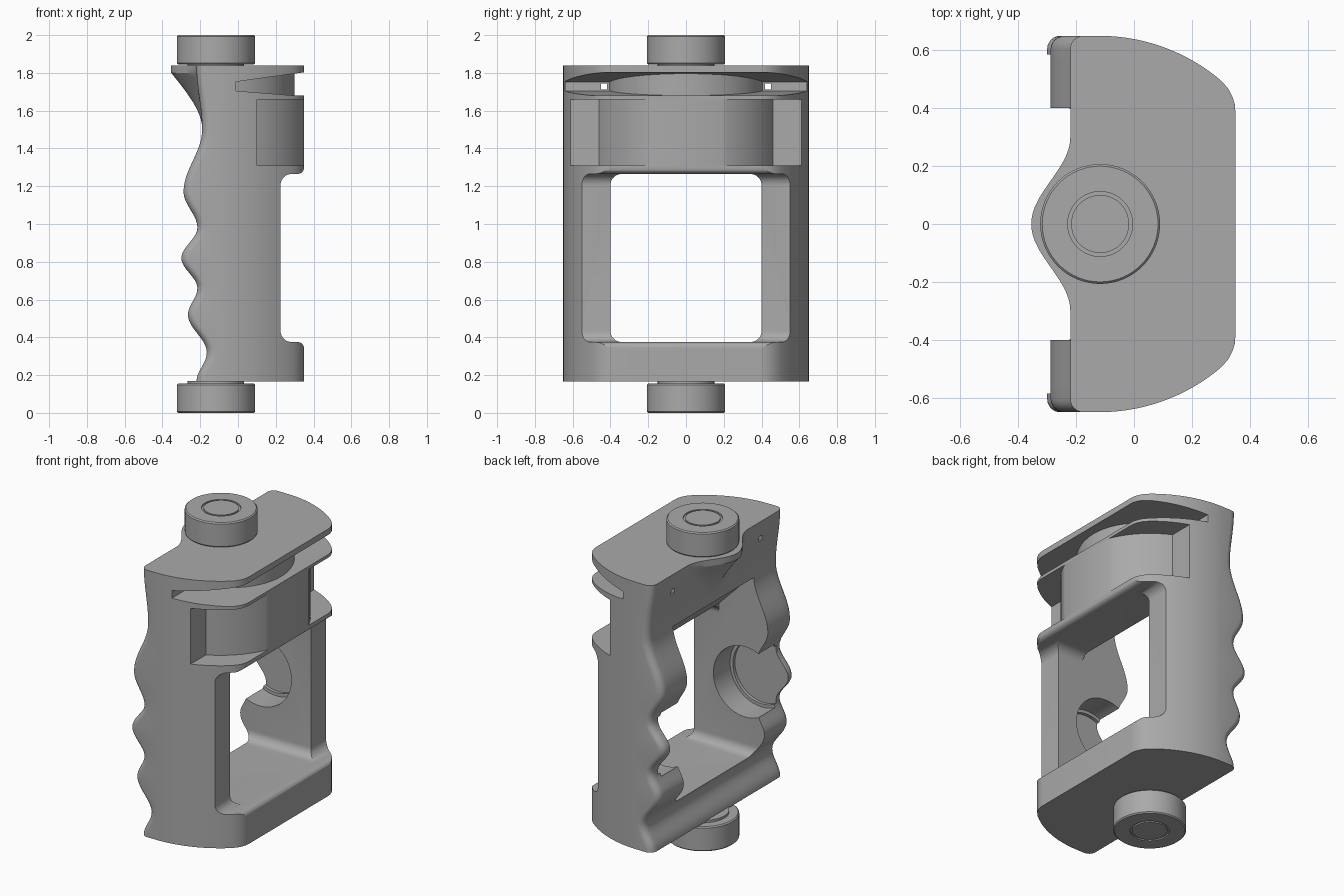
import bpy, bmesh, math
from mathutils import Matrix, Vector

cube = bpy.data.objects.get("Cube")
if cube:
    bpy.data.objects.remove(cube, do_unlink=True)

AXIS_X = -0.12          # shared centre line of knobs, drum and outer curve
BOTTOM, TOP = 0.165, 1.84

grey = bpy.data.materials.new("plain_grey")
grey.use_nodes = True
grey.diffuse_color = (0.4, 0.4, 0.4, 1)
grey.node_tree.nodes["Principled BSDF"].inputs["Base Color"].default_value = grey.diffuse_color


def make(name, bm):
    bmesh.ops.recalc_face_normals(bm, faces=bm.faces)
    mesh = bpy.data.meshes.new(name)
    bm.to_mesh(mesh)
    bm.free()
    obj = bpy.data.objects.new(name, mesh)
    bpy.context.collection.objects.link(obj)
    mesh.materials.append(grey)
    return obj


def loft(name, rings):
    """Skin a stack of closed rings and cap both ends."""
    bm = bmesh.new()
    rows = [[bm.verts.new(p) for p in ring] for ring in rings]
    n = len(rows[0])
    for a, b in zip(rows, rows[1:]):
        for i in range(n):
            bm.faces.new((a[i], a[(i + 1) % n], b[(i + 1) % n], b[i]))
    bm.faces.new(rows[0])
    bm.faces.new(rows[-1])
    return make(name, bm)


def prism(name, points, axis, low, high):
    """Extrude an outline along x (y,z points), y (x,z points) or z (x,y points)."""
    def place(p, h):
        return {"x": (h, *p), "y": (p[0], h, p[1]), "z": (*p, h)}[axis]
    return loft(name, [[place(p, h) for p in points] for h in (low, high)])


def arc(cx, cy, r, start, end, steps=8):
    angles = [math.radians(start + (end - start) * i / steps) for i in range(steps + 1)]
    return [(cx + r * math.cos(a), cy + r * math.sin(a)) for a in angles]


def circle(cx, cy, r, n=96):
    return arc(cx, cy, r, 0, 360, n)[:-1]


def cut(target, tool):
    bpy.context.view_layer.objects.active = target
    mod = target.modifiers.new("cut", "BOOLEAN")
    mod.operation, mod.solver, mod.object = "DIFFERENCE", "EXACT", tool
    bpy.ops.object.modifier_apply(modifier=mod.name)
    bpy.data.objects.remove(tool, do_unlink=True)


def smooth(obj):
    bpy.ops.object.select_all(action="DESELECT")
    obj.select_set(True)
    bpy.context.view_layer.objects.active = obj
    bpy.ops.object.shade_smooth_by_angle(angle=math.radians(28))


# Finger grip profile: back surface x at height z, eased between extremes
GRIP = [(0.165, -0.22), (0.32, -0.165), (0.52, -0.265), (0.66, -0.215),
        (0.82, -0.3), (0.98, -0.215), (1.17, -0.288), (1.5, -0.19), (1.84, -0.22)]


def grip_x(z):
    for (z0, x0), (z1, x1) in zip(GRIP, GRIP[1:]):
        if z <= z1 + 1e-6:
            t = (z - z0) / (z1 - z0)
            return x0 + (x1 - x0) * (1 - math.cos(math.pi * t)) / 2


# Thumb lip under the upper knob: bulge in plan, narrowing downwards
def lip(y, z):
    t = max(0, min(1, (z - 1.52) / 0.28))
    if t == 0:
        return 0
    s = t ** 1.6
    v = abs(y) / (0.3 * (0.3 + 0.7 * s))
    return 0.135 * s * (1 + math.cos(math.pi * v)) / 2 if v < 1 else 0


def body_ring(z):
    back = grip_x(z)
    r = 0.045
    side = arc(back + r, 0.65 - r, r, 180, 90, 6)
    side += [(x, y) for x, y in arc(AXIS_X, 0, 0.65, 89, 50, 20) if x > back + r]
    side += [(0.324, 0.47), (0.34, 0.44), (0.348, 0.415), (0.35, 0.39)]
    # Same point count on every level
    head, tail = side[:7], side[-24:]
    tail = [(max(x, back + r + 0.002 * i), y) for i, (x, y) in enumerate(tail)]
    half = head + tail
    rear = [-0.56 + 1.12 * i / 56 for i in range(57)]
    return ([(back - lip(y, z), y, z) for y in rear]
            + [(x, y, z) for x, y in half]
            + [(x, -y, z) for x, y in reversed(half)])


LEVELS = 84
body = loft("grip_body", [body_ring(BOTTOM + (TOP - BOTTOM) * i / LEVELS)
                          for i in range(LEVELS + 1)])

# Central window with rounded corners
r = 0.06
window = []
for cy, cz, a in ((0.34, 1.205, 0), (-0.34, 1.205, 90), (-0.34, 0.435, 180), (0.34, 0.435, 270)):
    window += arc(cy, cz, r, a, a + 90)
cut(body, prism("window_cutter", window, "x", -0.6, 0.6))

# Sloped clearance under the rear of the upper bridge
cut(body, prism("slope_cutter", [(-0.6, 1.1), (0.05, 1.1), (0.05, 1.266), (-0.17, 1.49),
                                 (-0.6, 1.49)], "y", -0.4, 0.4))

# Stepped-back columns on the far side, with filleted top and bottom
lower = [(0.6, 0.34)] + arc(0.315, 0.34, 0.035, 0, 90) + arc(0.285, 0.435, 0.06, 270, 180)
notch = lower + [(x, 1.64 - z) for x, z in reversed(lower)]
cut(body, prism("notch_cutter", notch, "y", -0.9, 0.9))

# Wedge slot around a disc, and the pocket around a drum
slot = prism("slot_cutter", [(-0.01, 1.705), (0.3, 1.68), (0.6, 1.68), (0.6, 1.803),
                             (0.35, 1.803), (-0.01, 1.753)], "y", -0.9, 0.9)
cut(slot, prism("disc_keep", circle(AXIS_X, 0, 0.42), "z", 1.5, 1.95))
cut(body, slot)
pocket = prism("pocket_cutter", [(0.1, 1.31), (0.6, 1.31), (0.6, 1.66), (0.1, 1.66)],
               "y", -0.9, 0.9)
drum = [(0.35, 0.18 * s) for s in (-1, 1)] + arc(AXIS_X, 0, 0.51, 21, 339, 80)
cut(pocket, prism("drum_keep", [(x, y) for x, y in drum[2:]] , "z", 1.2, 1.8))
block = prism("drum_face_keep", [(0, -0.18), (0.351, -0.18), (0.351, 0.18), (0, 0.18)], "z", 1.2, 1.8)
cut(pocket, block)
cut(body, pocket)

# Small cord holes through to the slot
for side in (-1, 1):
    hole = [(side * 0.435 + 0.016 * a, 1.728 + 0.017 * b)
            for a, b in ((-1, -1), (1, -1), (1, 1), (-1, 1))]
    cut(body, prism("cord_hole_cutter", hole, "x", -0.6, 0.03))

# Round stepped sockets on the inner faces of both columns
for radius, depth in ((0.22, 0.565), (0.2, 0.585)):
    cut(body, prism("socket_cutter", circle(-0.13, 0.82, radius), "y", -depth, depth))
smooth(body)

# Knobs: turned profile with chamfered rim and a ring groove
KNOB = [(0.1, 0), (0.1, 0.008), (0.112, 0.008), (0.112, 0), (0.2, 0), (0.207, 0.007),
        (0.207, 0.148), (0.2, 0.155), (0.15, 0.155), (0.15, 0.17)]


def knob(name, flip):
    def height(z):
        return 2 - z if flip else z
    return loft(name, [[(x, y, height(z)) for x, y in circle(AXIS_X + 0.003, 0, rad, 64)]
                       for rad, z in KNOB])


for name, flip in (("lower_knob", False), ("upper_knob", True)):
    smooth(knob(name, flip))
